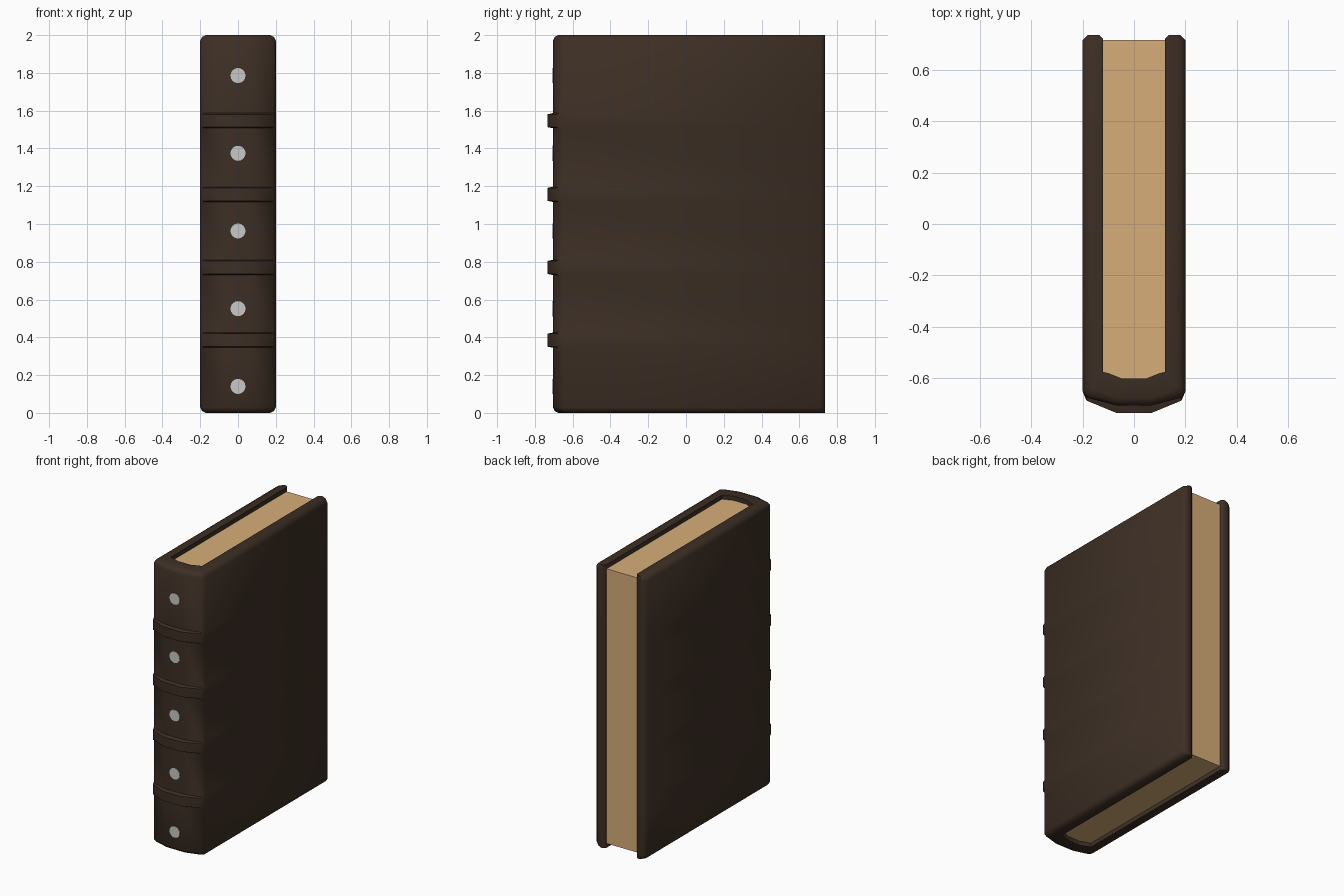
import bpy, bmesh, math

if "Cube" in bpy.data.objects:
    bpy.data.objects.remove(bpy.data.objects["Cube"])


def material(name, rgb):
    m = bpy.data.materials.new(name)
    m.diffuse_color = (*rgb, 1)
    m.use_nodes = True
    m.node_tree.nodes["Principled BSDF"].inputs["Base Color"].default_value = m.diffuse_color
    return m


def finish(name, bm, mat, angle=50):
    bmesh.ops.recalc_face_normals(bm, faces=bm.faces[:])
    mesh = bpy.data.meshes.new(name)
    bm.to_mesh(mesh)
    bm.free()
    mesh.materials.append(mat)
    ob = bpy.data.objects.new(name, mesh)
    bpy.context.collection.objects.link(ob)
    bpy.context.view_layer.objects.active = ob
    bpy.ops.object.select_all(action='DESELECT')
    ob.select_set(True)
    bpy.ops.object.shade_smooth_by_angle(angle=math.radians(angle))
    return ob


def mirrored(half):
    return half + [(-x, y) for x, y in reversed(half)]


leather = material("dark brown leather", (0.046, 0.028, 0.018))
paper = material("tan paper", (0.68, 0.42, 0.19))
silver = material("pale silver", (0.58, 0.58, 0.57))

# Half profiles seen from above, from fore edge to spine
INNER = mirrored([(0.135, 0.735), (0.12, 0.72), (0.12, -0.575), (0.10, -0.58), (0.05, -0.60)])


def outer(inset, bump):
    return mirrored([(0.18 - inset, 0.735), (0.20 - inset, 0.715),
                     (0.20 - inset, -0.65 + inset * 0.5),
                     (0.185 - inset, -0.675 + inset - bump * 0.4),
                     (0.07, -0.705 + inset - bump)])


# Cover: U-shaped profile lofted upward, swelling at the raised spine bands
layers = [(0, 0.03, 0), (0.01, 0.01, 0), (0.03, 0, 0)]
for c in (0.385, 0.77, 1.157, 1.547):
    layers += [(c - 0.04, 0, 0), (c - 0.034, 0, 0.029),
               (c + 0.034, 0, 0.029), (c + 0.04, 0, 0)]
layers += [(1.97, 0, 0), (1.99, 0.01, 0), (2.0, 0.03, 0)]

bm = bmesh.new()
rings = []
for z, inset, bump in layers:
    pts = outer(inset, bump) + INNER[::-1]
    rings.append([bm.verts.new((x, y, z)) for x, y in pts])
n = len(rings[0])
for a, b in zip(rings, rings[1:]):
    for i in range(n):
        j = (i + 1) % n
        bm.faces.new((a[i], a[j], b[j], b[i]))
for r in (rings[0], rings[-1]):
    for i in range(n // 2 - 1):
        bm.faces.new((r[i], r[i + 1], r[n - 2 - i], r[n - 1 - i]))
finish("cover", bm, leather)

# Page block, slightly recessed between the boards
bm = bmesh.new()
page = mirrored([(0.121, 0.715), (0.121, -0.58), (0.05, -0.605)])
base = bm.faces.new([bm.verts.new((x, y, 0.03)) for x, y in page])
res = bmesh.ops.extrude_face_region(bm, geom=[base])
for v in res["geom"]:
    if isinstance(v, bmesh.types.BMVert):
        v.co.z = 1.97
finish("pages", bm, paper, 30)

# Round studs set into the spine
for k in range(5):
    bm = bmesh.new()
    bmesh.ops.create_cone(bm, cap_ends=True, segments=16, radius1=0.04, radius2=0.04, depth=0.02)
    for v in bm.verts:
        x, y, z = v.co
        v.co = (x, z - 0.698, y + 0.14 + k * 0.4115)
    finish(f"spine_stud_{k + 1}", bm, silver)
